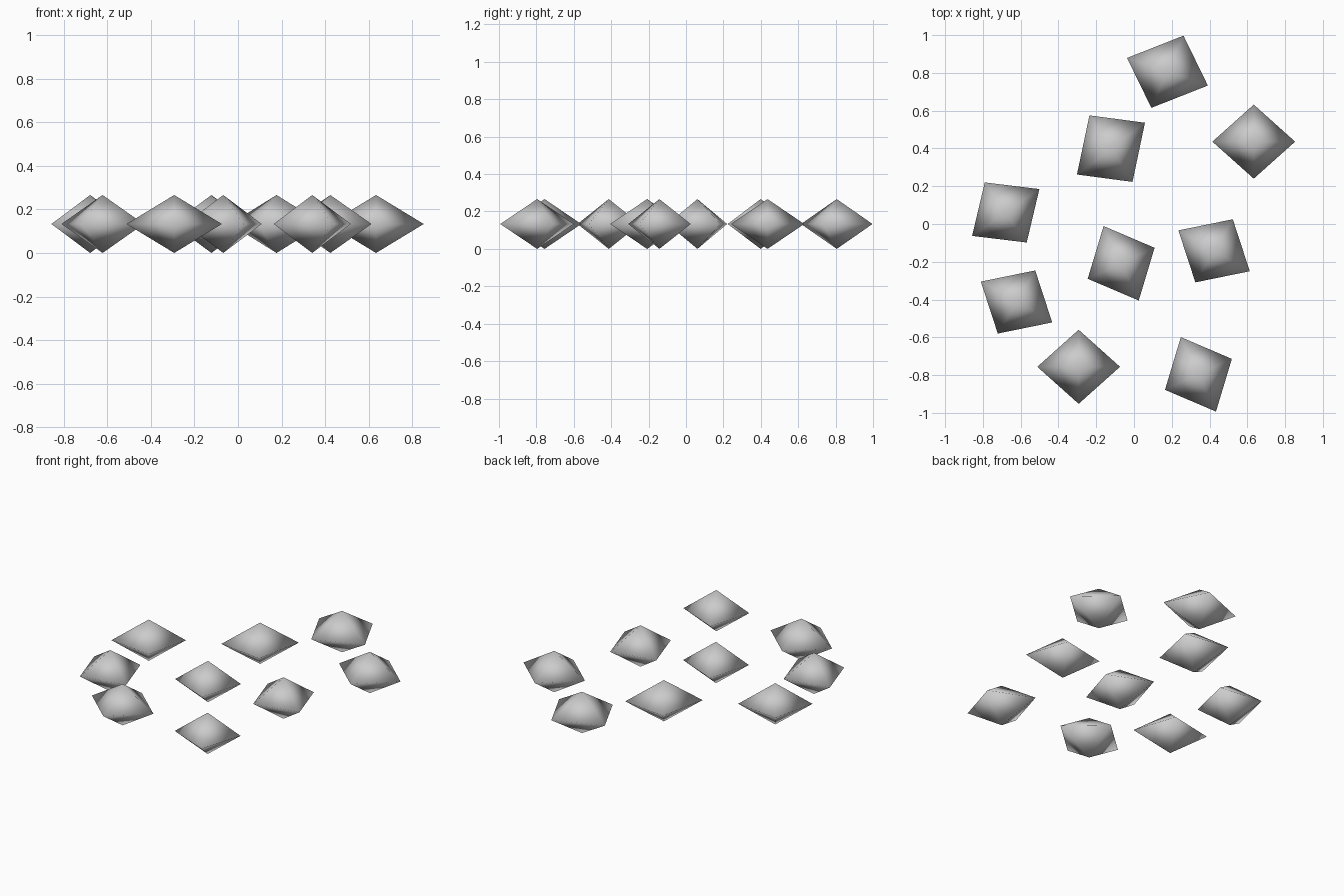
import bpy
import bmesh
from mathutils import Vector

if "Cube" in bpy.data.objects:
    bpy.data.objects.remove(bpy.data.objects["Cube"], do_unlink=True)

HALF_HEIGHT = 0.133

grey = bpy.data.materials.new("plain_grey")
grey.use_nodes = True
colour = (0.6, 0.6, 0.6, 1)
grey.diffuse_color = colour
grey.node_tree.nodes["Principled BSDF"].inputs["Base Color"].default_value = colour


def gem_mesh(name, a, b):
    """Eight-sided double pyramid whose girdle has half-diagonals a and b."""
    bm = bmesh.new()
    a, b = Vector((*a, 0)), Vector((*b, 0))
    girdle = [bm.verts.new(p) for p in (a, -b, -a, b)]
    top = bm.verts.new((0, 0, HALF_HEIGHT))
    bottom = bm.verts.new((0, 0, -HALF_HEIGHT))
    for i, v in enumerate(girdle):
        w = girdle[(i + 1) % 4]
        bm.faces.new((v, w, top))
        bm.faces.new((w, v, bottom))
    bmesh.ops.recalc_face_normals(bm, faces=bm.faces)
    for f in bm.faces:
        f.smooth = True
    mesh = bpy.data.meshes.new(name)
    bm.to_mesh(mesh)
    bm.free()
    mesh.materials.append(grey)
    return mesh


# Each cut: two girdle half-diagonals, then the centres where it stands
cuts = {
    "wide_gem": ((0, 0.196), (0.219, 0), [(0.634, 0.436), (-0.293, -0.756)]),
    "back_gem": ((0.085, 0.191), (0.214, -0.073), [(0.177, 0.806)]),
    "inner_gem": ((-0.114, 0.176), (0.18, 0.137), [(-0.122, 0.399)]),
    "right_gem": ((-0.111, 0.159), (0.178, 0.124), [(-0.679, 0.061)]),
    "turned_gem": ((-0.093, 0.197), (0.177, 0.082), [(-0.068, -0.208), (0.341, -0.796)]),
    "tilted_gem": ((0.099, 0.167), (0.189, -0.108), [(0.424, -0.142), (-0.622, -0.413)]),
}

for name, (a, b, centres) in cuts.items():
    mesh = gem_mesh(name, a, b)
    for i, (x, y) in enumerate(centres):
        gem = bpy.data.objects.new(f"{name}_{i + 1}", mesh)
        gem.location = (x, y, HALF_HEIGHT)
        bpy.context.collection.objects.link(gem)
